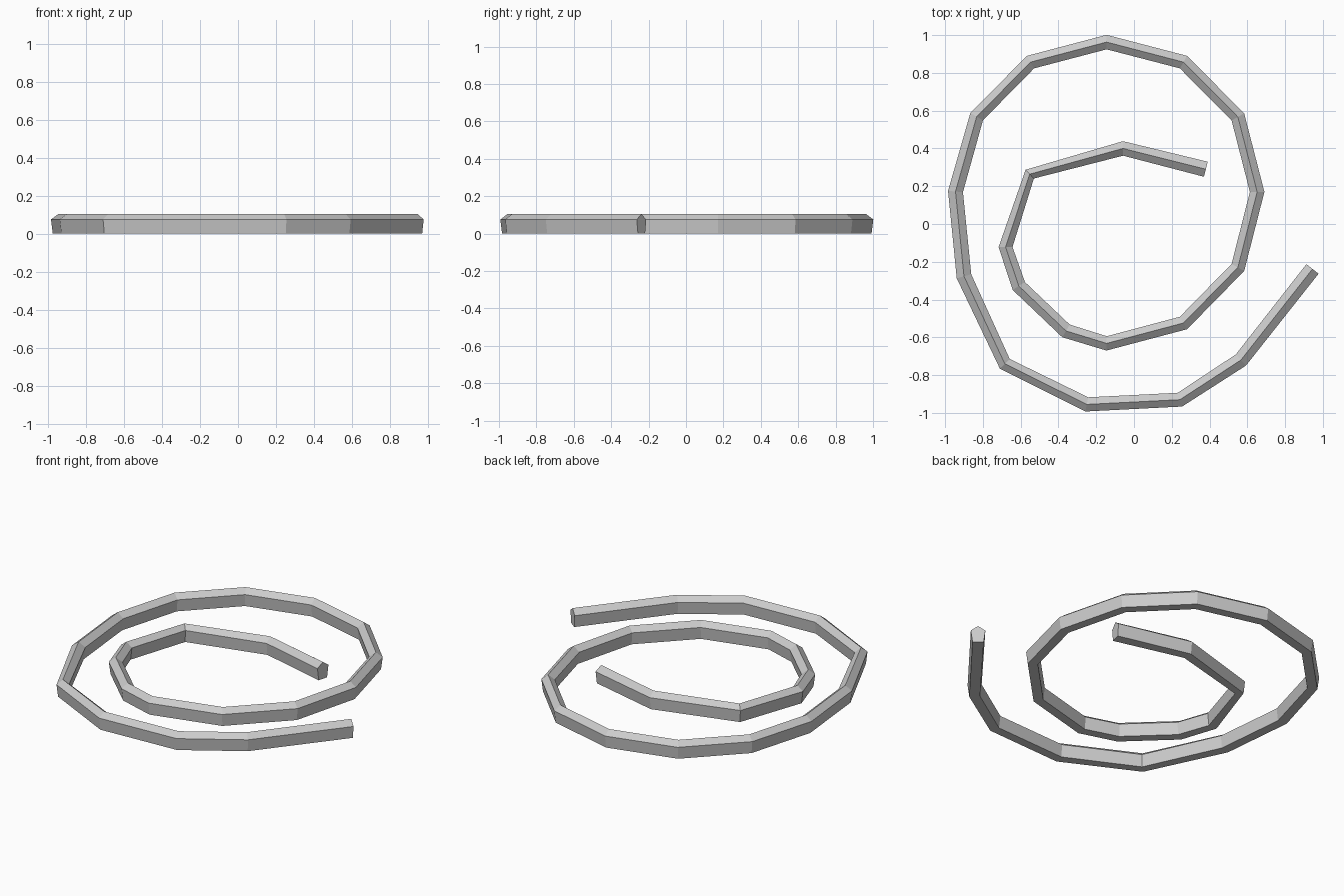
import bpy, bmesh
from mathutils import Vector

if "Cube" in bpy.data.objects:
    bpy.data.objects.remove(bpy.data.objects["Cube"])

# Spiral centre line, from the inner end to the outer end
path = [Vector(p) for p in [
    (.38, .29), (-.058, .40), (-.552, .264), (-.68, -.122), (-.61, -.328),
    (-.36, -.566), (-.145, -.632), (.262, -.524), (.55, -.23), (.652, .17),
    (.55, .567), (.262, .857), (-.145, .963), (-.548, .857), (-.833, .568),
    (-.945, .172), (-.90, -.277), (-.684, -.74), (-.25, -.955), (.243, -.93),
    (.566, -.72), (.945, -.238)]]

# House-shaped cross-section: sideways offset, height
profile = [(-.031, 0), (.031, 0), (.041, .075), (0, .104), (-.041, .075)]

bm = bmesh.new()
rings = []
for i, p in enumerate(path):
    a = (p - path[i - 1]).normalized() if i > 0 else None
    b = (path[i + 1] - p).normalized() if i < len(path) - 1 else None
    a, b = a or b, b or a
    t = (a + b).normalized()
    side = Vector((t.y, -t.x)) * t.dot(a) ** 2   # bar narrows at sharp bends
    rings.append([bm.verts.new((p.x + side.x * u, p.y + side.y * u, z))
                  for u, z in profile])

# Bar walls and end caps
n = len(profile)
for r, s in zip(rings, rings[1:]):
    for k in range(n):
        bm.faces.new((r[k], r[(k + 1) % n], s[(k + 1) % n], s[k]))
bm.faces.new(rings[0][::-1])
bm.faces.new(rings[-1])
bmesh.ops.recalc_face_normals(bm, faces=bm.faces[:])

mesh = bpy.data.meshes.new("spiral_bar")
bm.to_mesh(mesh)
bm.free()
bpy.context.collection.objects.link(bpy.data.objects.new("spiral_bar", mesh))
